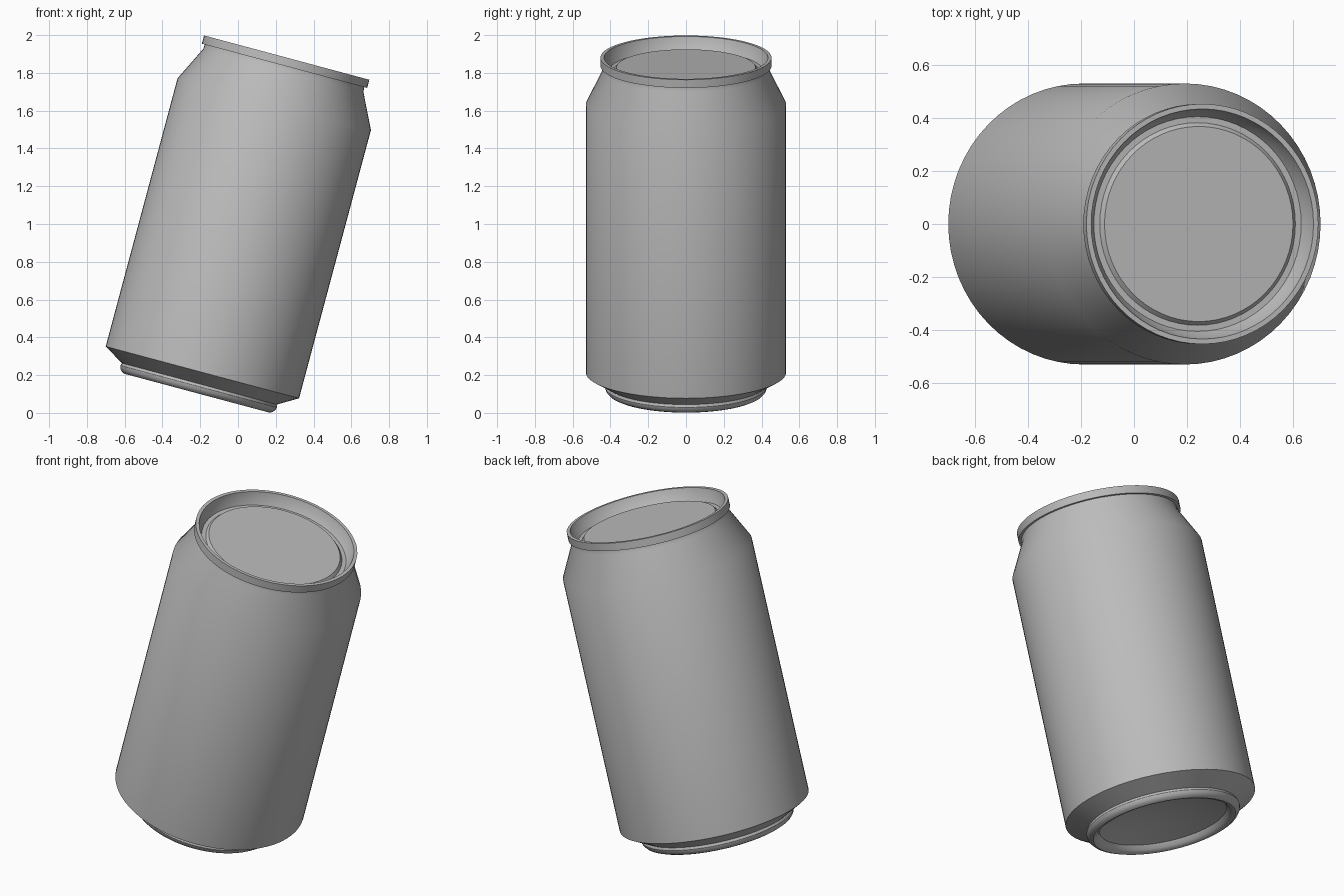
import bpy
import bmesh
import math

cube = bpy.data.objects.get("Cube")
if cube:
    bpy.data.objects.remove(cube, do_unlink=True)

SEGMENTS = 64
TILT = math.radians(15)
BASE = (-0.23, 0, 0.06)   # foot of the tilted axis

grey = bpy.data.materials.new("aluminium_grey")
colour = (0.5, 0.5, 0.5, 1)
grey.diffuse_color = colour
grey.use_nodes = True
grey.node_tree.nodes["Principled BSDF"].inputs["Base Color"].default_value = colour


def lathe(name, profile):
    """Spin (radius, height) points, listed bottom outside to top, about the can axis."""
    bm = bmesh.new()
    verts = [bm.verts.new((r, 0, h)) for r, h in profile]
    edges = [bm.edges.new(pair) for pair in zip(verts, verts[1:])]
    bmesh.ops.spin(bm, geom=verts + edges, cent=(0, 0, 0), axis=(0, 0, 1),
                   angle=math.tau, steps=SEGMENTS)
    bmesh.ops.remove_doubles(bm, verts=bm.verts, dist=0.0002)
    mesh = bpy.data.meshes.new(name)
    bm.to_mesh(mesh)
    bm.free()
    mesh.materials.append(grey)
    obj = bpy.data.objects.new(name, mesh)
    bpy.context.collection.objects.link(obj)
    obj.location = BASE
    obj.rotation_euler.y = TILT
    bpy.ops.object.select_all(action="DESELECT")
    obj.select_set(True)
    bpy.context.view_layer.objects.active = obj
    bpy.ops.object.shade_smooth_by_angle(angle=math.radians(32))
    return obj


# Concave underside dome, from the centre out to the foot ring
dome_radius, dome_low, dome_rise = 0.355, 0.085, 0.06
dome = [(dome_radius * i / 6, dome_low + dome_rise * (1 - (i / 6) ** 2)) for i in range(7)]
lathe("base_dome", dome)

# Rounded foot ring the can stands on
lathe("foot_ring", [(0.355, 0.085), (0.368, 0.062), (0.382, 0.05), (0.398, 0.046),
                    (0.413, 0.053), (0.425, 0.068), (0.429, 0.083), (0.424, 0.097)])

# Bottom taper, straight wall, shoulder and short neck
lathe("can_body", [(0.424, 0.097), (0.53, 0.16), (0.53, 1.63), (0.439, 1.815), (0.437, 1.84)])

# Rolled rim with its sloping inner wall and groove
lathe("top_rim", [(0.437, 1.84), (0.453, 1.84), (0.453, 1.885), (0.434, 1.885),
                  (0.425, 1.85), (0.405, 1.815), (0.382, 1.815)])

# Raised lid panel
lathe("lid_panel", [(0.382, 1.815), (0.368, 1.832), (0, 1.832)])
